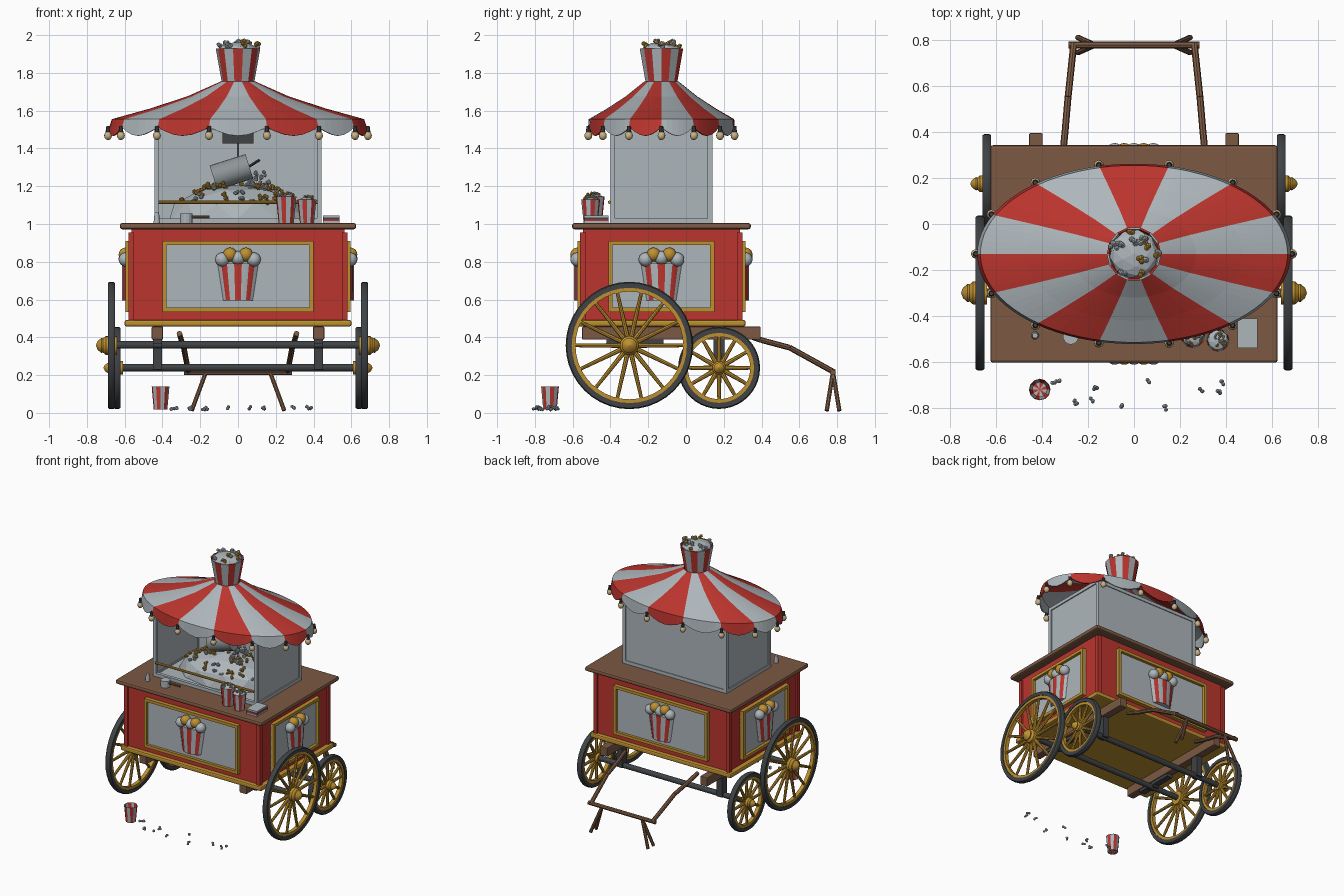
import bpy, bmesh, random
from math import sin, cos, pi, tau
from mathutils import Vector, Matrix

random.seed(4)
if "Cube" in bpy.data.objects:
    bpy.data.objects.remove(bpy.data.objects["Cube"])

COLOURS = {"red": (0.50, 0.035, 0.027), "pale_grey": (0.42, 0.47, 0.50), "steel": (0.27, 0.30, 0.31),
           "wood": (0.20, 0.10, 0.055), "gold": (0.52, 0.28, 0.03), "dark_iron": (0.05, 0.055, 0.06),
           "cream": (0.60, 0.45, 0.24)}
MATS = {}
for key, rgb in COLOURS.items():
    m = bpy.data.materials.new(key)
    m.use_nodes = True
    m.diffuse_color = (*rgb, 1)
    m.node_tree.nodes["Principled BSDF"].inputs["Base Color"].default_value = (*rgb, 1)
    MATS[key] = m
NAMES = list(COLOURS)
CY = -0.13  # centre line of the cart body in y


def paint(faces, colour):
    for f in faces:
        f.material_index = NAMES.index(colour)


def faces_of(verts):
    return {f for v in verts for f in v.link_faces}


def box(bm, a, b, colour):
    a, b = Vector(a), Vector(b)
    mat = Matrix.Translation((a + b) / 2) @ Matrix.Diagonal((*(b - a), 1))
    paint(faces_of(bmesh.ops.create_cube(bm, size=1, matrix=mat)["verts"]), colour)


def rod(bm, p, q, r, colour, r2=None, n=10):
    p, q = Vector(p), Vector(q)
    mat = Matrix.Translation((p + q) / 2) @ (q - p).to_track_quat("Z", "Y").to_matrix().to_4x4()
    out = bmesh.ops.create_cone(bm, cap_ends=True, segments=n, radius1=r, radius2=r if r2 is None else r2,
                                depth=(q - p).length, matrix=mat)
    paint(faces_of(out["verts"]), colour)


def ball(bm, c, r, colour, sub=1, scale=(1, 1, 1)):
    mat = Matrix.Translation(c) @ Matrix.Rotation(random.random() * 6, 4, "Z") @ Matrix.Diagonal((*scale, 1))
    paint(faces_of(bmesh.ops.create_icosphere(bm, subdivisions=sub, radius=r, matrix=mat)["verts"]), colour)


def lathe(bm, profile, place, colours, n=32):
    """Spin (radius, height) pairs round z; colours alternate by segment."""
    rings = [[bm.verts.new(place @ Vector((r * cos(tau * i / n), r * sin(tau * i / n), h))) for i in range(n)]
             for r, h in profile]
    for lo, hi in zip(rings, rings[1:]):
        for i in range(n):
            j = (i + 1) % n
            paint([bm.faces.new((lo[i], lo[j], hi[j], hi[i]))], colours[i % len(colours)])


def finish(bm, name, smooth=False, bevel=0):
    bmesh.ops.recalc_face_normals(bm, faces=bm.faces)
    used = sorted({f.material_index for f in bm.faces})
    for f in bm.faces:
        f.material_index = used.index(f.material_index)
    me = bpy.data.meshes.new(name)
    bm.to_mesh(me)
    bm.free()
    for i in used:
        me.materials.append(MATS[NAMES[i]])
    ob = bpy.data.objects.new(name, me)
    bpy.context.collection.objects.link(ob)
    if bevel:
        mod = ob.modifiers.new("soft_edges", "BEVEL")
        mod.width, mod.segments = bevel, 2
    if smooth:
        bpy.ops.object.select_all(action="DESELECT")
        ob.select_set(True)
        bpy.context.view_layer.objects.active = ob
        bpy.ops.object.shade_smooth_by_angle(angle=0.6)
    return ob


def single_box(name, a, b, colour, bevel=0):
    bm = bmesh.new()
    box(bm, a, b, colour)
    return finish(bm, name, bevel=bevel)


def kernel(bm, c, r, colour):
    # a popped kernel is a small cluster of lumps
    for _ in range(3):
        off = Vector([random.uniform(-0.6, 0.6) * r for _ in range(3)])
        ball(bm, Vector(c) + off, r * 0.65, colour)


def bucket(name, x, y, z, r0, r1, h, n=12, fill=True):
    bm = bmesh.new()
    prof = [(0.001, 0), (r0, 0), (r1, h), (r1 * 0.93, h), (r0 * 0.9, h * 0.3), (0.001, h * 0.3)]
    lathe(bm, prof, Matrix.Translation((x, y, z)), ["red", "pale_grey"], n)
    if fill:
        ball(bm, (x, y, z + h * 0.95), r1 * 0.9, "pale_grey", 2, (1, 1, 0.4))
        for i in range(16):
            a, d = random.random() * tau, r1 * 0.85 * random.random() ** 0.5
            kernel(bm, (x + d * cos(a), y + d * sin(a), z + h + 0.42 * (r1 - d * 0.8)), r1 * 0.17,
                   "gold" if i % 3 == 0 else "pale_grey")
    finish(bm, name)


# Cart body
single_box("body", (-0.565, CY - 0.415, 0.48), (0.565, CY + 0.415, 0.97), "red")
bm = bmesh.new()
for sx in (-1, 1):
    for sy in (-1, 1):
        box(bm, (sx * 0.55, CY + sy * 0.40, 0.485), (sx * 0.58, CY + sy * 0.43, 0.955), "red")
finish(bm, "corner_posts")
single_box("base_trim", (-0.60, CY - 0.445, 0.457), (0.60, CY + 0.445, 0.492), "gold", 0.01)
single_box("counter_top", (-0.625, CY - 0.473, 0.972), (0.625, CY + 0.473, 1.005), "wood", 0.012)

# Framed panels with a popcorn emblem on every side
for side, angle, dist, half in (("front", 0, 0.415, 0.40), ("left", pi / 2, 0.565, 0.28),
                                ("back", pi, 0.415, 0.40), ("right", -pi / 2, 0.565, 0.28)):
    place = Matrix.Translation((0, CY, 0)) @ Matrix.Rotation(angle, 4, "Z")
    bm = bmesh.new()
    box(bm, (-half, -dist - 0.009, 0.54), (half, -dist, 0.905), "pale_grey")
    for s in (-1, 1):
        box(bm, (s * half, -dist - 0.03, 0.535), (s * (half - 0.022), -dist, 0.91), "gold")
        zc = 0.7225 + s * 0.1765
        box(bm, (-half, -dist - 0.03, zc - 0.011), (half, -dist, zc + 0.011), "gold")
    bm.transform(place)
    finish(bm, side + "_panel")
    bm = bmesh.new()
    n = 7
    rows = []
    for z, w in ((0.595, 0.078), (0.79, 0.108)):
        rows.append([bm.verts.new((-w * cos(pi * (0.1 + 0.8 * i / n)) / cos(pi * 0.1),
                                   -dist - 0.05 * sin(pi * (0.1 + 0.8 * i / n)), z)) for i in range(n + 1)])
    for i in range(n):
        paint([bm.faces.new((rows[0][i], rows[0][i + 1], rows[1][i + 1], rows[1][i]))],
              "red" if i % 2 else "pale_grey")
    for row in rows:
        paint([bm.faces.new(row)], "pale_grey")
    for i in range(5):
        ball(bm, (0.042 * (i - 2), -dist - 0.03, 0.838 if i % 2 else 0.812 + 0.008 * (i == 2)), 0.037,
             "gold" if i % 2 else "pale_grey", 3, (1, 1, 1))
    bm.transform(place)
    finish(bm, side + "_emblem", smooth=True)

# Chassis beams, brackets and axles
bm = bmesh.new()
for s in (-1, 1):
    box(bm, (s * 0.397, -0.55, 0.388), (s * 0.457, 0.395, 0.457), "wood")
finish(bm, "chassis_beams", bevel=0.006)
bm = bmesh.new()
for y, z in ((-0.30, 0.36), (0.175, 0.24)):
    rod(bm, (-0.66, y, z), (0.66, y, z), 0.02, "dark_iron", n=12)
    for s in (-1, 1):
        box(bm, (s * 0.403, y - 0.03, z - 0.01), (s * 0.45, y + 0.03, 0.39), "dark_iron")
for s in (-1, 1):
    box(bm, (s * 0.403, -0.42, 0.365), (s * 0.45, -0.12, 0.39), "dark_iron")
finish(bm, "axles")


# Spoked wheels
def wheel(name, s, x, y, z, r, hub, reach, spokes):
    bm = bmesh.new()
    place = Matrix.Translation((s * x, y, z)) @ Matrix.Rotation(s * pi / 2, 4, "Y")
    t, w = 0.032, 0.019
    lathe(bm, [(r - t, -w), (r - 0.006, -w), (r, -w / 2), (r, w / 2), (r - 0.006, w), (r - t, w), (r - t, -w)],
          place, ["dark_iron"], 40)
    lathe(bm, [(r - t - 0.02, -0.014), (r - t, -0.014), (r - t, 0.014), (r - t - 0.02, 0.014),
               (r - t - 0.02, -0.014)], place, ["gold"], 40)
    lathe(bm, [(0.001, -0.03), (hub, -0.03), (hub, 0.03), (hub * 0.75, reach * 0.55), (hub * 0.8, reach * 0.65),
               (hub * 0.45, reach * 0.9), (0.001, reach)], place, ["gold"], 16)
    for i in range(spokes):
        d = Vector((0, cos(tau * i / spokes), sin(tau * i / spokes)))
        c = Vector((s * x, y, z))
        rod(bm, c + d * hub * 0.8, c + d * (r - t - 0.01), 0.013, "gold", 0.009, 8)
    finish(bm, name, smooth=True)


for s, side in ((1, "left"), (-1, "right")):
    wheel(side + "_large_wheel", s, 0.67, -0.30, 0.357, 0.337, 0.05, 0.082, 14)
    wheel(side + "_small_wheel", s, 0.64, 0.175, 0.238, 0.217, 0.036, 0.072, 12)

# Pull handle with splayed stand legs
bm = bmesh.new()
for s in (-1, 1):
    path = [(s * 0.31, 0.30, 0.42), (s * 0.30, 0.40, 0.385), (s * 0.287, 0.55, 0.345), (s * 0.262, 0.785, 0.215)]
    for p, q in zip(path, path[1:]):
        rod(bm, p, q, 0.015, "wood", n=8)
    for y in (0.745, 0.812):
        rod(bm, (s * 0.17, 0.778, 0.215), (s * 0.245, y, 0.012), 0.012, "wood", n=8)
rod(bm, (-0.285, 0.778, 0.215), (0.285, 0.778, 0.215), 0.015, "wood", n=8)
finish(bm, "pull_handle")

# Display case, open at the front
bm = bmesh.new()
y0, y1 = -0.40, 0.14
box(bm, (-0.43, y1 - 0.018, 1.005), (0.43, y1 - 0.006, 1.52), "pale_grey")
box(bm, (-0.43, y0, 1.005), (0.43, y1 - 0.02, 1.018), "pale_grey")
box(bm, (-0.43, y0, 1.51), (0.43, y1 - 0.02, 1.52), "pale_grey")
for s in (-1, 1):
    box(bm, (s * 0.425, y0 + 0.01, 1.005), (s * 0.435, y1 - 0.01, 1.52), "pale_grey")
finish(bm, "case_panes")
bm = bmesh.new()
for s in (-1, 1):
    for y in (y0, y1 - 0.025):
        box(bm, (s * 0.418, y, 1.005), (s * 0.443, y + 0.025, 1.52), "pale_grey")
    for z in (1.005, 1.50):
        box(bm, (s * 0.418, y0, z), (s * 0.443, y1, z + 0.025), "pale_grey")
for y in (y0, y1 - 0.025):
    for z in (1.005, 1.50):
        box(bm, (-0.43, y, z), (0.43, y + 0.025, z + 0.025), "pale_grey")
finish(bm, "case_frame")
bm = bmesh.new()
rod(bm, (-0.42, y0 - 0.005, 1.115), (0.42, y0 - 0.005, 1.115), 0.009, "gold")
finish(bm, "case_rail")

# Popcorn heap, tipping kettle and its mount
bm = bmesh.new()
ball(bm, (0, CY, 1.018), 1, "pale_grey", 2, (0.2, 0.2, 0.19))
bmesh.ops.scale(bm, vec=(1.9, 1.15, 1), space=Matrix.Translation((0, -CY, 0)), verts=bm.verts)
bmesh.ops.bisect_plane(bm, geom=bm.verts[:] + bm.edges[:] + bm.faces[:], plane_co=(0, 0, 1.018),
                       plane_no=(0, 0, -1), clear_outer=True)
for i in range(60):
    a, d = random.random() * tau, random.random() ** 0.5 * 0.9
    kernel(bm, (0.37 * d * cos(a), CY + 0.22 * d * sin(a), 1.028 + 0.19 * (1 - d * d) ** 0.5), 0.017,
           "gold" if i % 2 else "pale_grey")
for i in range(10):
    kernel(bm, (-0.18 + 0.012 * i, CY - 0.07 + 0.02 * (i % 4), 1.19 + 0.008 * (i % 3)), 0.018, "gold")
    kernel(bm, (0.07 + 0.01 * i, CY - 0.05 + 0.02 * (i % 4), 1.20 + 0.022 * (i % 4)), 0.016, "pale_grey")
finish(bm, "popcorn_heap")
bm = bmesh.new()
rod(bm, (-0.13, CY, 1.245), (0.06, CY, 1.305), 0.068, "steel", n=20)
rod(bm, (0.06, CY, 1.305), (0.115, CY, 1.34), 0.007, "dark_iron", n=8)
rod(bm, (0, CY, 1.33), (0, CY, 1.44), 0.006, "steel", n=8)
box(bm, (-0.083, CY - 0.08, 1.425), (0.083, CY + 0.08, 1.515), "dark_iron")
finish(bm, "kettle", smooth=True)

# Striped canopy with scalloped edge
SEG, SUB = 14, 6
bm = bmesh.new()
rings = []
for rx, ry, z, drop in ((0.09, 0.09, 1.755, 0), (0.27, 0.19, 1.675, 0), (0.47, 0.29, 1.61, 0),
                        (0.668, 0.385, 1.555, 0), (0.682, 0.392, 1.512, 0.045)):
    ring = []
    for i in range(SEG * SUB):
        a, bulge = tau * i / (SEG * SUB), sin(pi * (i % SUB) / SUB)
        ring.append(bm.verts.new((rx * cos(a), CY + ry * sin(a), z - drop * bulge)))
    rings.append(ring)
for lo, hi in zip(rings, rings[1:]):
    for i in range(SEG * SUB):
        j = (i + 1) % (SEG * SUB)
        paint([bm.faces.new((lo[i], hi[i], hi[j], lo[j]))], "red" if (i // SUB) % 2 else "pale_grey")
canopy = finish(bm, "canopy")
mod = canopy.modifiers.new("cloth_thickness", "SOLIDIFY")
mod.thickness = 0.008
bm = bmesh.new()
for i in range(SEG):
    x, y = 0.688 * cos(tau * i / SEG), CY + 0.397 * sin(tau * i / SEG)
    rod(bm, (x, y, 1.488), (x, y, 1.518), 0.013, "dark_iron", 0.009, 8)
    ball(bm, (x, y, 1.468), 0.021, "cream", 2, (1, 1, 1.15))
finish(bm, "string_lights", smooth=True)

# Buckets: roof ornament, counter and ground
bucket("roof_bucket", 0, CY, 1.745, 0.085, 0.118, 0.185, 14)
bucket("counter_bucket_a", 0.255, -0.485, 1.005, 0.04, 0.054, 0.14)
bucket("counter_bucket_b", 0.365, -0.505, 1.005, 0.037, 0.05, 0.125)
bucket("ground_bucket", -0.41, -0.72, 0.018, 0.036, 0.047, 0.122, fill=False)

# Counter clutter: napkin stack, scoop and shaker
bm = bmesh.new()
for i, c in enumerate(("pale_grey", "red", "dark_iron", "pale_grey")):
    box(bm, (0.45, -0.54, 1.005 + i * 0.01), (0.538, -0.41, 1.015 + i * 0.01), c)
finish(bm, "napkin_stack")
bm = bmesh.new()
rod(bm, (-0.275, -0.49, 1.005), (-0.275, -0.49, 1.055), 0.034, "pale_grey", n=14)
rod(bm, (-0.245, -0.49, 1.037), (-0.15, -0.49, 1.037), 0.009, "wood", n=8)
rod(bm, (-0.43, -0.485, 1.005), (-0.43, -0.485, 1.06), 0.017, "pale_grey", 0.012, 12)
finish(bm, "scoop_and_shaker")

# Spilled popcorn on the ground
bm = bmesh.new()
for x, y in ((-0.35, -0.69), (-0.33, -0.68), (-0.165, -0.71), (-0.18, -0.765), (-0.25, -0.785), (-0.26, -0.775),
             (-0.05, -0.795), (0.065, -0.68), (0.135, -0.8), (0.295, -0.72), (0.38, -0.69), (0.37, -0.735)):
    kernel(bm, (x, y, 0.025), 0.015, "pale_grey")
finish(bm, "spilled_popcorn")
